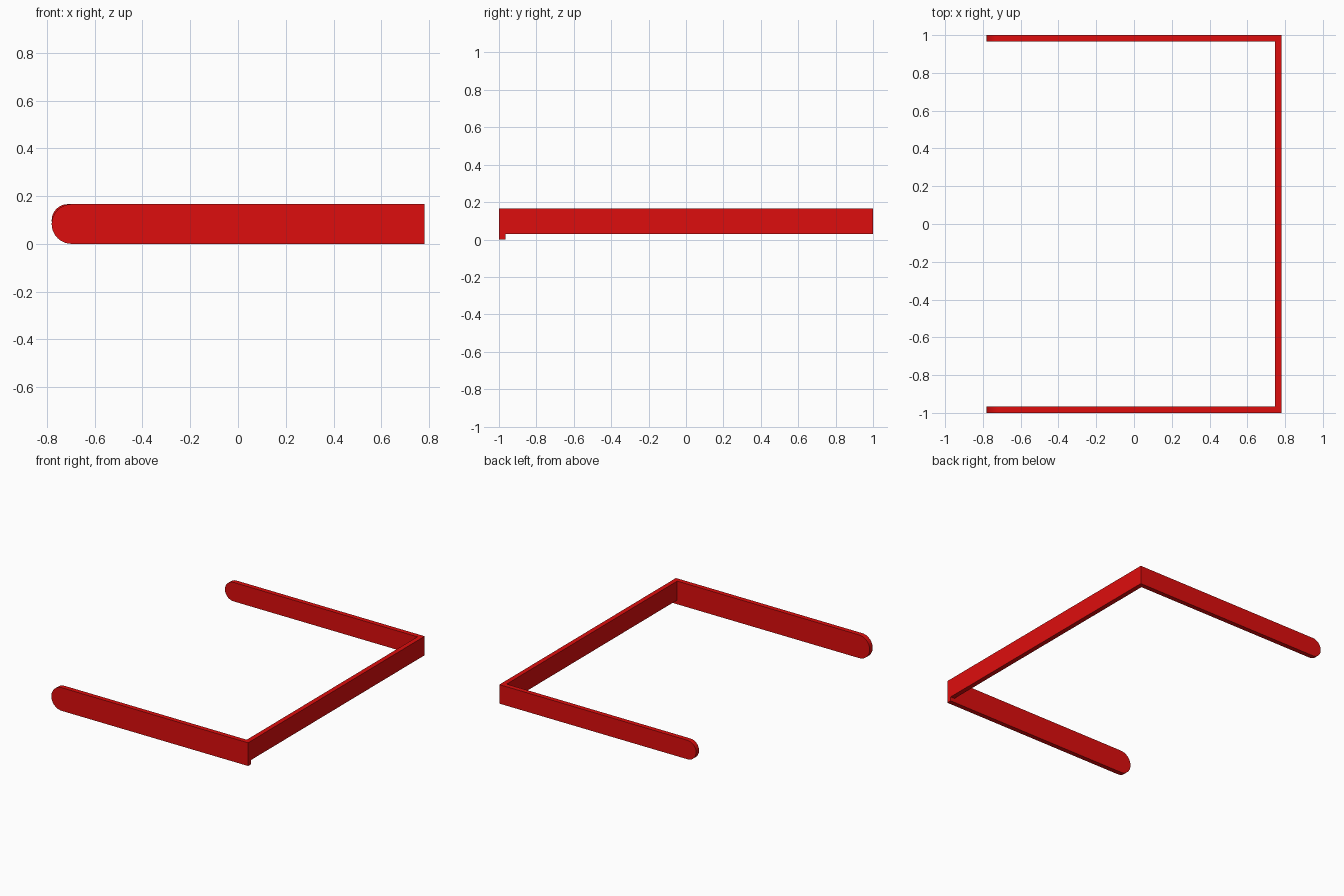
import bpy, bmesh
from math import sin, cos, pi

if "Cube" in bpy.data.objects:
    bpy.data.objects.remove(bpy.data.objects["Cube"])

X, Y, T = 0.78, 1.0, 0.034   # half length, half width, wall thickness
TOP, LOW = 0.166, 0.03

red = bpy.data.materials.new("red")
red.diffuse_color = (0.73, 0.004, 0.004, 1)
red.use_nodes = True
red.node_tree.nodes["Principled BSDF"].inputs["Base Color"].default_value = red.diffuse_color


def extrude_y(name, profile, y0, y1):
    """Extrude an x-z profile from y0 to y1."""
    bm = bmesh.new()
    face = bm.faces.new([bm.verts.new((x, y0, z)) for x, z in profile])
    out = bmesh.ops.extrude_face_region(bm, geom=[face])
    verts = [v for v in out["geom"] if isinstance(v, bmesh.types.BMVert)]
    bmesh.ops.translate(bm, verts=verts, vec=(0, y1 - y0, 0))
    bmesh.ops.recalc_face_normals(bm, faces=bm.faces)
    mesh = bpy.data.meshes.new(name)
    bm.to_mesh(mesh)
    bm.free()
    mesh.materials.append(red)
    obj = bpy.data.objects.new(name, mesh)
    bpy.context.collection.objects.link(obj)
    bpy.context.view_layer.objects.active = obj
    obj.select_set(True)
    bpy.ops.object.shade_smooth_by_angle()
    obj.select_set(False)
    return obj


def arm_profile(bottom, steps=24):
    """Bar with a half-round free end."""
    r = (TOP - bottom) / 2
    arc = [(-X + r - r * sin(pi * i / steps), bottom + r + r * cos(pi * i / steps))
           for i in range(steps + 1)]
    return [(X, TOP)] + arc + [(X, bottom)]


# Deeper front arm, shallower back arm
extrude_y("front_arm", arm_profile(0), -Y, -Y + T)
extrude_y("back_arm", arm_profile(LOW), Y - T, Y)

# Straight bar joining the arms
extrude_y("cross_bar", [(X - T, LOW), (X, LOW), (X, TOP), (X - T, TOP)], -Y, Y)
